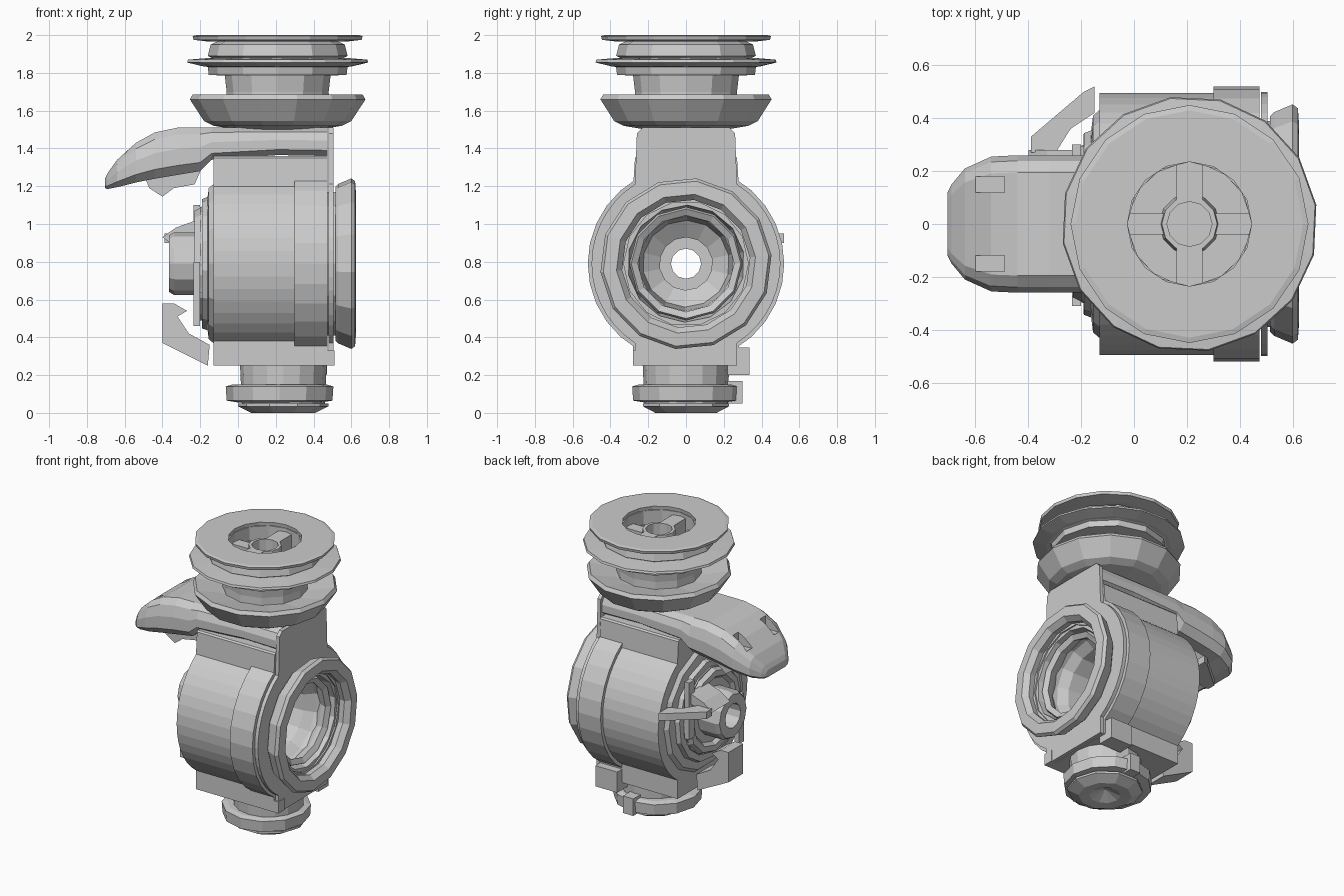
import bpy, bmesh
from math import sin, cos, pi, radians, sqrt, asin
from mathutils import Vector

if "Cube" in bpy.data.objects:
    bpy.data.objects.remove(bpy.data.objects["Cube"])

CZ = 0.79   # height of the horizontal drum axis
TX = 0.21   # x of the top collar axis
BX = 0.24   # x of the bottom spigot axis


def make(name, verts, faces):
    bm = bmesh.new()
    vs = [bm.verts.new(v) for v in verts]
    for f in faces:
        bm.faces.new([vs[i] for i in f])
    bmesh.ops.remove_doubles(bm, verts=bm.verts, dist=1e-5)
    bmesh.ops.recalc_face_normals(bm, faces=bm.faces)
    me = bpy.data.meshes.new(name)
    bm.to_mesh(me)
    bm.free()
    ob = bpy.data.objects.new(name, me)
    bpy.context.collection.objects.link(ob)
    return ob


def lathe(name, prof, axis, x=0.0, n=14, phase=0.0):
    """Revolve a closed (along, radius) loop round the x axis of the drum or a vertical axis."""
    verts, faces, m = [], [], len(prof)
    for i in range(n):
        a = 2 * pi * i / n + phase
        for t, r in prof:
            verts.append((t, r * cos(a), CZ + r * sin(a)) if axis == 'X'
                         else (x + r * cos(a), r * sin(a), t))
    for i in range(n):
        k = (i + 1) % n
        for j in range(m):
            l = (j + 1) % m
            faces.append((i * m + j, k * m + j, k * m + l, i * m + l))
    return make(name, verts, faces)


def prism(name, pts, axis, a, b):
    """Extrude a 2D outline along x (yz points), y (xz points) or z (xy points)."""
    put = {'X': lambda p, t: (t, p[0], p[1]), 'Y': lambda p, t: (p[0], t, p[1]),
           'Z': lambda p, t: (p[0], p[1], t)}[axis]
    n = len(pts)
    verts = [put(p, t) for t in (a, b) for p in pts]
    faces = [tuple(range(n)), tuple(range(n, 2 * n))]
    faces += [(i, (i + 1) % n, n + (i + 1) % n, n + i) for i in range(n)]
    return make(name, verts, faces)


def box(name, x0, x1, y0, y1, z0, z1):
    return prism(name, [(x0, y0), (x1, y0), (x1, y1), (x0, y1)], 'Z', z0, z1)


def cut(ob, cutter):
    m = ob.modifiers.new("cut", 'BOOLEAN')
    m.operation, m.object, m.solver = 'DIFFERENCE', cutter, 'EXACT'
    bpy.context.view_layer.objects.active = ob
    bpy.ops.object.modifier_apply(modifier=m.name)
    bpy.data.objects.remove(cutter)


def housing_outline(r, half, top, shoulder):
    """Round drum section with a flat foot and a square neck."""
    a0 = -asin(sqrt(r * r - half * half) / r)
    right = [(half, 0.25)]
    for i in range(15):
        a = a0 + (-2 * a0) * i / 14
        right.append((r * cos(a), CZ + r * sin(a)))
    right += [(half - 0.01, top - shoulder), (half - 0.01 - shoulder, top)]
    return right + [(-y, z) for y, z in reversed(right)]


def bore_cutter(r):
    return lathe("bore_cutter", [(-0.5, 0), (-0.5, r), (0.9, r), (0.9, 0)], 'X', n=20)


# main drum housing and its tall end plate
housing = prism("drum_housing", housing_outline(0.495, 0.28, 1.36, 0.01), 'X', -0.13, 0.475)
cut(housing, bore_cutter(0.37))
plate = prism("end_plate", housing_outline(0.50, 0.27, 1.51, 0.03), 'X', 0.48, 0.505)
cut(plate, bore_cutter(0.37))

# raised saddle bands on both sides of the drum
for s, label in ((1, "back"), (-1, "front")):
    arc = [radians(-60 + 12 * i) for i in range(11)]
    pts = [(s * 0.52 * cos(a), CZ + 0.52 * sin(a)) for a in arc]
    pts += [(s * 0.47 * cos(a), CZ + 0.47 * sin(a)) for a in reversed(arc)]
    prism("saddle_band_" + label, pts, 'X', 0.30, 0.475)

# right flange ring and stepped inner rings
lathe("right_flange", [(0.515, 0.41), (0.53, 0.425), (0.60, 0.455), (0.62, 0.44),
                       (0.625, 0.37), (0.59, 0.34), (0.515, 0.35)], 'X', n=14, phase=0.1)
lathe("flange_spacer", [(0.47, 0.39), (0.55, 0.39), (0.55, 0.33), (0.47, 0.33)], 'X', n=14)
lathe("bore_liner", [(0.54, 0.345), (0.54, 0.31), (0.40, 0.29), (0.34, 0.25), (0.10, 0.23),
                     (0.04, 0.14), (-0.20, 0.14), (-0.20, 0.30), (0.02, 0.345)], 'X', n=14, phase=0.2)
lathe("inner_ring", [(0.50, 0.30), (0.52, 0.29), (0.50, 0.255), (0.46, 0.27), (0.42, 0.30)],
      'X', n=12)

# left stepped discs and hollow knob
lathe("left_disc_large", [(-0.12, 0.44), (-0.155, 0.41), (-0.165, 0.33), (-0.12, 0.30)], 'X', n=14)
lathe("left_disc_middle", [(-0.15, 0.36), (-0.19, 0.345), (-0.195, 0.15), (-0.15, 0.15)], 'X',
      n=14, phase=0.1)
lathe("left_disc_small", [(-0.19, 0.30), (-0.23, 0.28), (-0.23, 0.24), (-0.205, 0.22),
                          (-0.205, 0.10), (-0.19, 0.10)], 'X', n=12)
lathe("left_knob", [(-0.10, 0.165), (-0.34, 0.165), (-0.365, 0.15), (-0.365, 0.085),
                    (-0.10, 0.08)], 'X', n=12)

# guard claws around the knob
prism("lower_claw", [(-0.40, 0.58), (-0.40, 0.37), (-0.16, 0.25), (-0.15, 0.36), (-0.26, 0.42),
                     (-0.32, 0.51), (-0.27, 0.54), (-0.34, 0.58)], 'Y', -0.06, 0.10)
prism("side_claw", [(-0.15, 0.52), (-0.19, 0.50), (-0.39, 0.33), (-0.39, 0.27), (-0.29, 0.28),
                    (-0.24, 0.36), (-0.15, 0.42)], 'Z', 0.90, 0.95)
prism("upper_claw", [(-0.40, 0.93), (-0.33, 0.98), (-0.22, 1.02), (-0.22, 0.95), (-0.36, 0.90)],
      'Y', 0.08, 0.28)
box("left_tab_back", -0.235, -0.20, 0.24, 0.30, 0.70, 1.10)
box("left_tab_front", -0.235, -0.20, -0.31, -0.25, 0.46, 0.80)

# curved lever on top, lofted from stations (x, top, bottom, half width)
stations = [(0.475, 1.51, 1.36, 0.255), (0.21, 1.51, 1.365, 0.255), (-0.14, 1.51, 1.34, 0.26),
            (-0.20, 1.51, 1.28, 0.26), (-0.32, 1.51, 1.26, 0.26), (-0.44, 1.485, 1.24, 0.26),
            (-0.54, 1.43, 1.22, 0.255), (-0.64, 1.34, 1.195, 0.21), (-0.69, 1.27, 1.185, 0.15),
            (-0.705, 1.24, 1.19, 0.12)]
verts, faces = [], []
for x, t, b, w in stations:
    h = t - b
    half = [(w * 0.82, b), (w, b + h * 0.2), (w, b + h * 0.55), (w * 0.92, b + h * 0.85), (w * 0.75, t)]
    verts += [(x, y, z) for y, z in half + [(-y, z) for y, z in reversed(half)]]
for i in range(len(stations) - 1):
    for j in range(10):
        k = (j + 1) % 10
        faces.append((i * 10 + j, i * 10 + k, i * 10 + 10 + k, i * 10 + 10 + j))
faces += [tuple(range(10)), tuple(range(len(verts) - 10, len(verts)))]
lever = make("top_lever", verts, faces)
for s in (1, -1):
    cut(lever, box("slot_cutter", -0.60, -0.49, s * 0.15 - 0.03, s * 0.15 + 0.03, 1.37, 1.6))
prism("lever_catch", [(-0.49, 1.24), (-0.47, 1.19), (-0.40, 1.145), (-0.34, 1.19), (-0.23, 1.21),
                      (-0.19, 1.30)], 'Y', -0.13, 0.13)

# top collar: flared lower cup, waist, thin middle and top discs, open centre
lathe("collar_cup", [(1.50, 0.22), (1.52, 0.34), (1.545, 0.39), (1.66, 0.465), (1.685, 0.45),
                     (1.65, 0.28), (1.65, 0.20)], 'Z', TX, 14)
lathe("collar_waist", [(1.60, 0.275), (1.70, 0.27), (1.785, 0.28), (1.79, 0.365), (1.83, 0.37),
                       (1.84, 0.40), (1.85, 0.25), (1.85, 0.10), (1.60, 0.10)], 'Z', TX, 12)
lathe("collar_middle_disc", [(1.835, 0.40), (1.855, 0.485), (1.87, 0.48), (1.88, 0.36),
                             (1.88, 0.23), (1.83, 0.23)], 'Z', TX, 16, 0.15)
lathe("collar_upper_ring", [(1.87, 0.33), (1.89, 0.37), (1.95, 0.355), (1.975, 0.30),
                            (1.975, 0.235), (1.87, 0.235)], 'Z', TX, 12)
lathe("collar_top_disc", [(1.965, 0.36), (1.975, 0.445), (1.995, 0.45), (2.0, 0.43),
                          (2.0, 0.235), (1.965, 0.24)], 'Z', TX, 16)
lathe("collar_hub", [(1.78, 0.0), (1.78, 0.12), (1.95, 0.105), (1.95, 0.085), (1.80, 0.085),
                     (1.80, 0.0)], 'Z', TX, 12)
box("hub_spoke_back", TX - 0.05, TX + 0.05, 0.09, 0.245, 1.84, 1.95)
box("hub_spoke_front", TX - 0.05, TX + 0.05, -0.245, -0.09, 1.84, 1.95)
box("hub_spoke_left", TX - 0.24, TX - 0.09, -0.04, 0.04, 1.84, 1.91)
box("hub_spoke_right", TX + 0.09, TX + 0.24, -0.04, 0.04, 1.84, 1.91)

# bottom spigot with clamp band and foot ring
lathe("spigot", [(0.27, 0.23), (0.05, 0.22), (0.05, 0.10), (0.27, 0.10)], 'Z', BX, 16)
lathe("spigot_band", [(0.15, 0.25), (0.14, 0.285), (0.065, 0.28), (0.055, 0.22), (0.15, 0.21)],
      'Z', BX - 0.02, 12)
lathe("spigot_foot", [(0.05, 0.24), (0.035, 0.24), (0.0, 0.17), (0.005, 0.10), (0.05, 0.0),
                      (0.06, 0.0)], 'Z', BX, 10)
box("band_lug", 0.20, 0.28, 0.22, 0.30, 0.05, 0.17)
box("foot_lug_back", 0.30, 0.47, 0.22, 0.335, 0.20, 0.345)
box("foot_lug_front", 0.46, 0.51, -0.28, -0.21, 0.25, 0.33)
